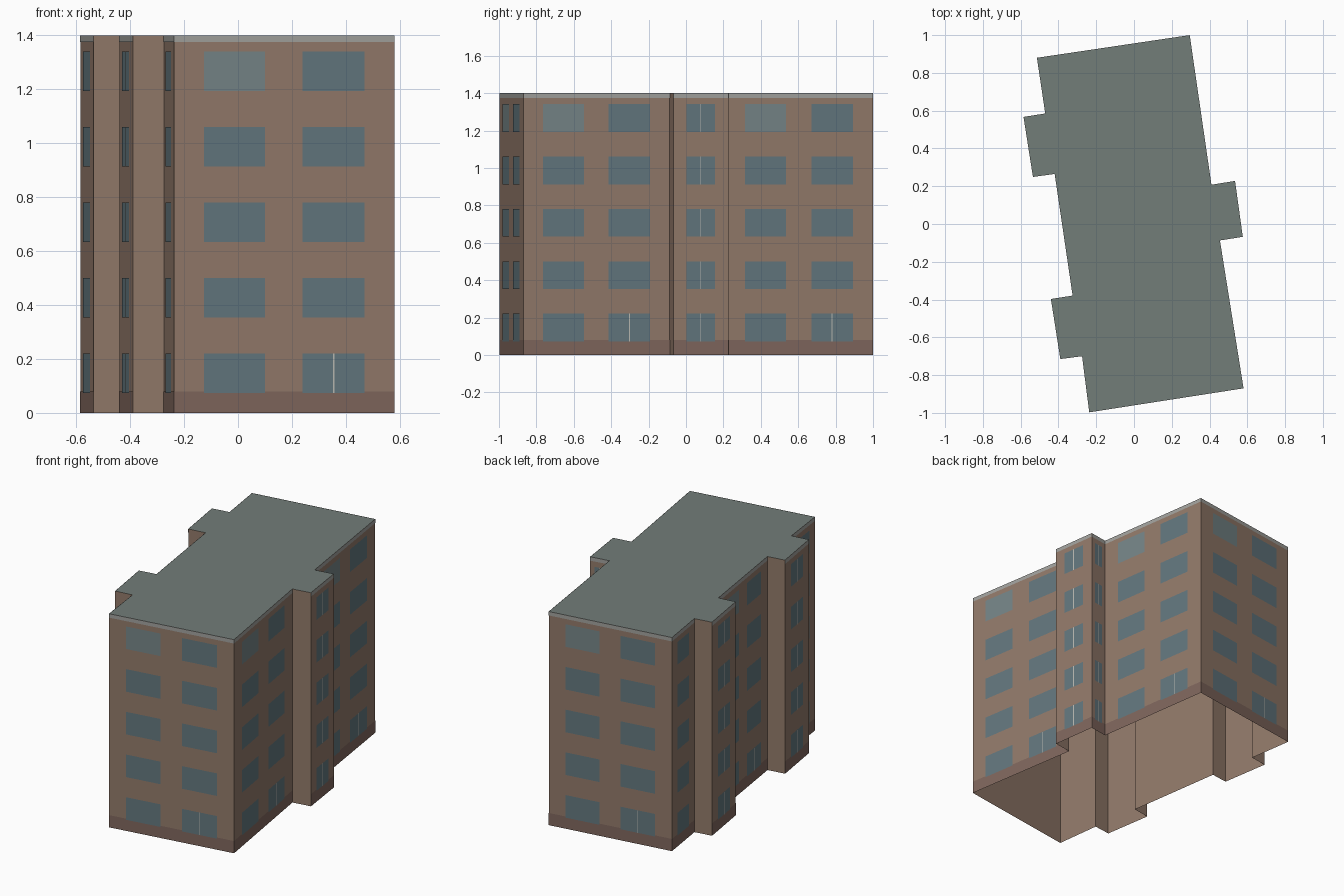
import bpy, bmesh
from mathutils import Vector

if "Cube" in bpy.data.objects:
    bpy.data.objects.remove(bpy.data.objects["Cube"])

H = 1.4
# Footprint, counter-clockwise from the front left corner
PLAN = [(-0.237, -0.997), (0.58, -0.87), (0.455, -0.087), (0.576, -0.068),
        (0.535, 0.228), (0.41, 0.208), (0.295, 1.0), (-0.514, 0.88),
        (-0.47, 0.585), (-0.585, 0.567), (-0.535, 0.249), (-0.42, 0.265),
        (-0.325, -0.379), (-0.44, -0.397), (-0.39, -0.715), (-0.275, -0.70)]
PLAN = [Vector((x, y, 0)) for x, y in PLAN]
UP = Vector((0, 0, 1))


def material(name, rgb):
    m = bpy.data.materials.new(name)
    m.diffuse_color = (*rgb, 1)
    m.use_nodes = True
    m.node_tree.nodes["Principled BSDF"].inputs["Base Color"].default_value = m.diffuse_color
    return m


def make_object(name, polys, mat):
    bm = bmesh.new()
    for p in polys:
        bm.faces.new([bm.verts.new(v) for v in p])
    bmesh.ops.remove_doubles(bm, verts=bm.verts, dist=1e-5)
    mesh = bpy.data.meshes.new(name)
    bm.to_mesh(mesh)
    bm.free()
    mesh.materials.append(mat)
    ob = bpy.data.objects.new(name, mesh)
    bpy.context.collection.objects.link(ob)
    return ob


def panel(a, b, f0, f1, z0, z1, out=0.0):
    """Rectangle on the wall a-b, between two fractions of its length."""
    d = b - a
    off = Vector((d.y, -d.x, 0)).normalized() * out
    p, q = a + d * f0 + off, a + d * f1 + off
    return [p + UP * z0, q + UP * z0, q + UP * z1, p + UP * z1]


walls, plinth, parapet, windows, bright, mullions = [], [], [], [], [], []
for a, b in zip(PLAN, PLAN[1:] + PLAN[:1]):
    length = (b - a).length
    walls.append(panel(a, b, 0, 1, 0, H))
    if length < 0.125:          # blank sides of the projecting bays
        continue
    plinth.append(panel(a, b, 0, 1, 0, 0.08, 0.001))
    parapet.append(panel(a, b, 0, 1, 1.375, H, 0.001))
    wide = length > 0.5
    columns = [(0.135, 0.413), (0.583, 0.864)] if wide else [(0.235, 0.755)]
    for floor in range(5):
        z = 0.073 + 0.28 * floor
        for c, (f0, f1) in enumerate(columns):
            group = bright if wide and floor == 4 and c == 0 else windows
            group.append(panel(a, b, f0, f1, z, z + 0.148, 0.002))
            # Light divider on all bay windows and one ground floor window
            if not wide or (floor == 0 and c == 1):
                mid, w = (f0 + f1) / 2, 0.0025 / length
                mullions.append(panel(a, b, mid - w, mid + w, z, z + 0.148, 0.003))

make_object("walls", walls, material("brick", (0.29, 0.195, 0.145)))
make_object("roof", [[p + UP * H for p in PLAN]], material("roofing", (0.17, 0.205, 0.19)))
make_object("plinth", plinth, material("dark_brick", (0.215, 0.135, 0.11)))
make_object("parapet_band", parapet, material("concrete", (0.36, 0.36, 0.34)))
make_object("windows", windows, material("glass", (0.125, 0.185, 0.21)))
make_object("top_windows", bright, material("pale_glass", (0.18, 0.235, 0.245)))
make_object("window_dividers", mullions, material("frame", (0.5, 0.5, 0.46)))
